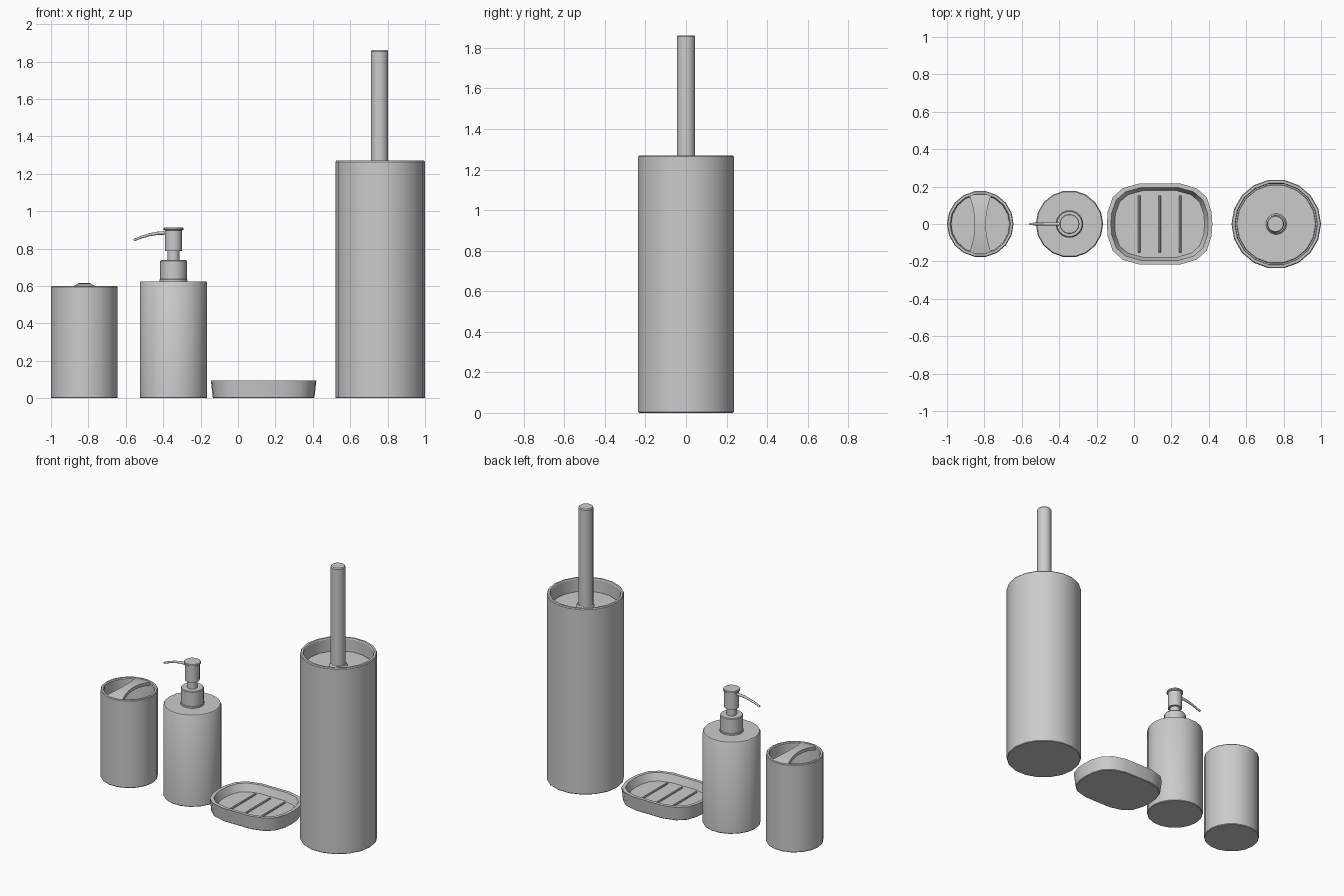
import bpy, bmesh, math
from mathutils import Vector

if "Cube" in bpy.data.objects:
    bpy.data.objects.remove(bpy.data.objects["Cube"])

SIDES = 18


def finish(name, bm, loc=(0, 0, 0), angle=32):
    bmesh.ops.recalc_face_normals(bm, faces=bm.faces)
    me = bpy.data.meshes.new(name)
    bm.to_mesh(me)
    bm.free()
    ob = bpy.data.objects.new(name, me)
    ob.location = loc
    bpy.context.collection.objects.link(ob)
    bpy.ops.object.select_all(action='DESELECT')
    ob.select_set(True)
    bpy.context.view_layer.objects.active = ob
    bpy.ops.object.shade_smooth_by_angle(angle=math.radians(angle))
    return ob


def loft(bm, rings):
    """Skin a list of closed point rings and cap both ends."""
    loops = [[bm.verts.new(p) for p in ring] for ring in rings]
    n = len(loops[0])
    for a, b in zip(loops, loops[1:]):
        for i in range(n):
            j = (i + 1) % n
            bm.faces.new((a[i], a[j], b[j], b[i]))
    bm.faces.new(loops[0][::-1])
    bm.faces.new(loops[-1])


def lathe(name, x, profile, sides=SIDES):
    bm = bmesh.new()
    steps = [2 * math.pi * i / sides for i in range(sides)]
    loft(bm, [[(r * math.cos(a), r * math.sin(a), z) for a in steps] for r, z in profile])
    return finish(name, bm, (x, 0, 0))


# toothbrush tumbler: hollow cup
TX = -0.822
lathe("tumbler_cup", TX, [(.175, 0), (.178, .004), (.178, .595), (.174, .6),
                          (.162, .6), (.157, .594), (.154, .03)])

# arched divider across the tumbler mouth, narrow in the middle
bm = bmesh.new()
rings = []
for i in range(13):
    y = -.157 + .314 * i / 12
    t = (y / .157) ** 2
    w = .03 + .03 * t
    z = .598 + .017 * (1 - t)
    rings.append([(-w, y, z), (w, y, z), (w, y, z - .022), (-w, y, z - .022)])
loft(bm, rings)
finish("tumbler_divider", bm, (TX, 0, 0))

# soap dispenser: bottle, collar, neck, pump head
DX = -0.345
lathe("dispenser_bottle", DX, [(.177, 0), (.18, .004), (.18, .617), (.175, .625)])
lathe("dispenser_collar", DX, [(.074, .624), (.074, .635), (.071, .637), (.071, .733), (.067, .738)])
lathe("dispenser_neck", DX, [(.032, .735), (.032, .80)])
lathe("dispenser_head", DX, [(.046, .787), (.046, .897), (.053, .901), (.053, .91), (.05, .914)])

# curved spout: tapered tube swept along a short path
path = [(-.03, .884), (-.085, .882), (-.13, .874), (-.175, .86), (-.213, .845)]
pts = [Vector((x, 0, z)) for x, z in path]
bm = bmesh.new()
rings = []
for i, p in enumerate(pts):
    d = (pts[min(i + 1, 4)] - pts[max(i - 1, 0)]).normalized()
    up = Vector((0, 1, 0)).cross(d)
    r = .0095 - .0008 * i
    rings.append([p + r * (math.cos(a) * Vector((0, 1, 0)) + math.sin(a) * up)
                  for a in (k * math.pi / 4 for k in range(8))])
loft(bm, rings)
finish("dispenser_spout", bm, (DX, 0, 0), 50)

# soap dish: rounded outline lofted into a shallow tray
SX = 0.137
quarter = [(1, 0), (.985, .30), (.89, .66), (.70, .88), (.38, 1)]
half = quarter + [(-x, y) for x, y in reversed(quarter)]
outline = half + [(x, -y) for x, y in reversed(half[1:-1])]
levels = [(.268, .203, 0), (.272, .207, .004), (.282, .217, .095),
          (.260, .195, .095), (.240, .178, .045)]
bm = bmesh.new()
loft(bm, [[(u * rx, v * ry, z) for u, v in outline] for rx, ry, z in levels])
finish("soap_dish", bm, (SX, 0, 0), 35)

# three ridges on the dish floor
for k in (-1, 0, 1):
    bm = bmesh.new()
    loft(bm, [[(-w, -l, z), (w, -l, z), (w, l, z), (-w, l, z)]
              for w, l, z in ((.007, .152, .04), (.006, .15, .051), (.002, .146, .055))])
    finish(f"dish_ridge_{k + 2}", bm, (SX + k * .11, 0, 0))

# toilet brush: tall holder, recessed lid, handle
BX = 0.7605
lathe("brush_holder", BX, [(.236, 0), (.2395, .004), (.2395, 1.264), (.235, 1.27),
                           (.222, 1.27), (.218, 1.264), (.218, .03)])
lathe("brush_lid", BX, [(.214, 1.165), (.214, 1.178), (.210, 1.182), (.056, 1.182), (.048, 1.195)])
lathe("brush_handle", BX - .004, [(.046, 1.17), (.046, 1.855), (.041, 1.862)])
